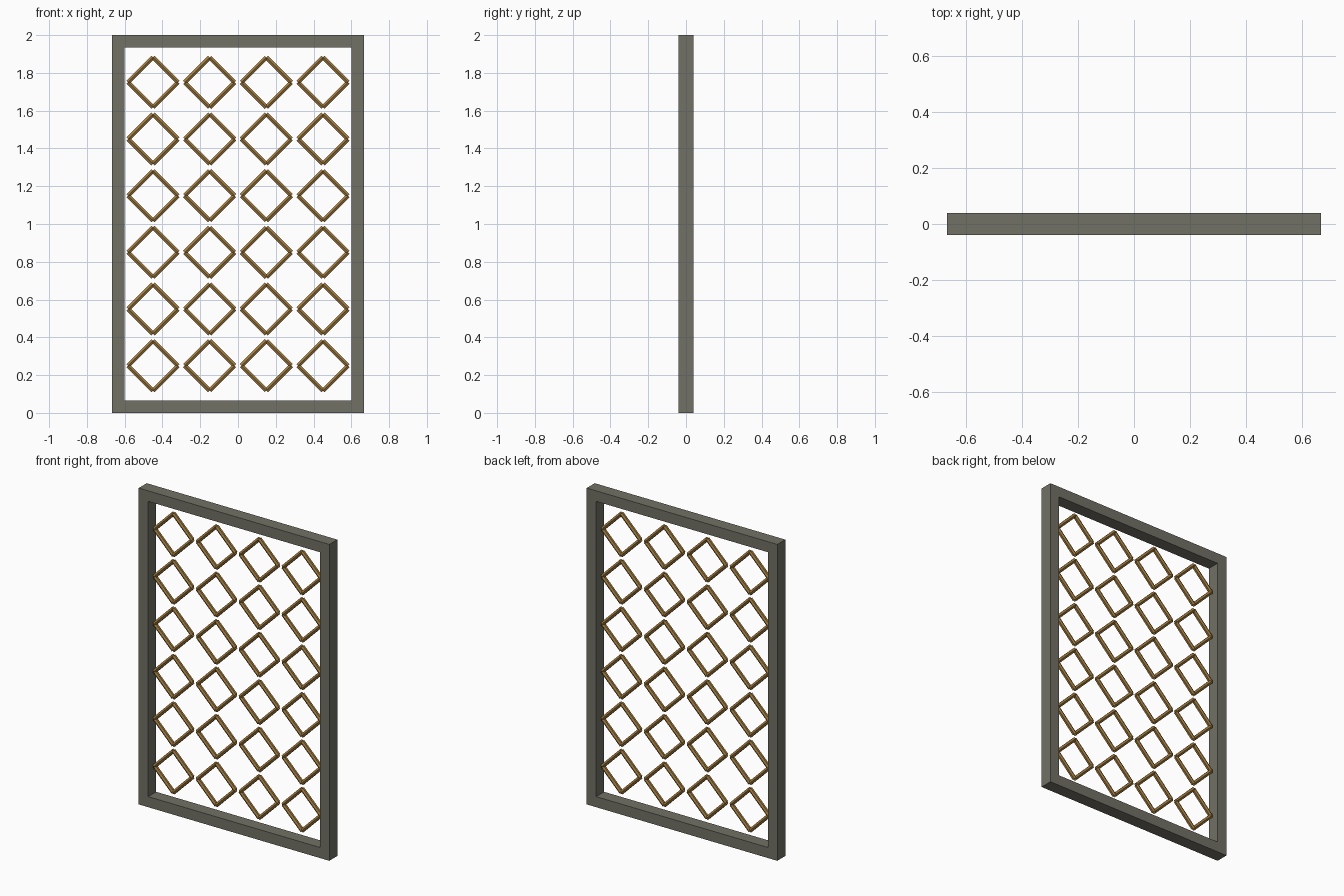
import bpy, math
from mathutils import Vector

if "Cube" in bpy.data.objects:
    bpy.data.objects.remove(bpy.data.objects["Cube"])


def material(name, rgb):
    m = bpy.data.materials.new(name)
    m.diffuse_color = (*rgb, 1)
    m.use_nodes = True
    m.node_tree.nodes["Principled BSDF"].inputs["Base Color"].default_value = m.diffuse_color
    return m


stone = material("grey_frame", (0.17, 0.165, 0.13))
brass = material("brass_bars", (0.36, 0.20, 0.05))

W, H, D, T = 1.3333, 2.0, 0.08, 0.0667   # frame width, height, depth, member width


def box(name, center, size):
    bpy.ops.mesh.primitive_cube_add(size=1, location=center)
    o = bpy.context.object
    o.name = name
    o.scale = size
    bpy.ops.object.transform_apply(location=False, rotation=False, scale=True)
    o.data.materials.append(stone)


# Outer frame: two full-height stiles with rails between them
for side, s in (("left", -1), ("right", 1)):
    box(side + "_stile", (s * (W - T) / 2, 0, H / 2), (T, D, H))
for side, z in (("bottom", T / 2), ("top", H - T / 2)):
    box(side + "_rail", (0, 0, z), (W - 2 * T, D, T))

# One lattice bar mesh: a slim six-sided rod
R, L = 0.0133, 0.1867
bpy.ops.mesh.primitive_cylinder_add(vertices=6, radius=R, depth=L)
proto = bpy.context.object
bar_mesh = proto.data
bar_mesh.name = "lattice_bar"
bar_mesh.materials.append(brass)
bpy.data.objects.remove(proto)

# Grid of diamonds, each made of four square-cut rods
offset = L / 2 / math.sqrt(2)
for row in range(6):
    for col in range(4):
        c = Vector((-0.45 + 0.3 * col, 0, 0.25 + 0.3 * row))
        for sx in (-1, 1):
            for sz in (-1, 1):
                bar = bpy.data.objects.new("lattice_bar", bar_mesh)
                bar.location = c + Vector((sx * offset, 0, sz * offset))
                bar.rotation_euler = (0, -sx * sz * math.pi / 4, 0)
                bpy.context.collection.objects.link(bar)
